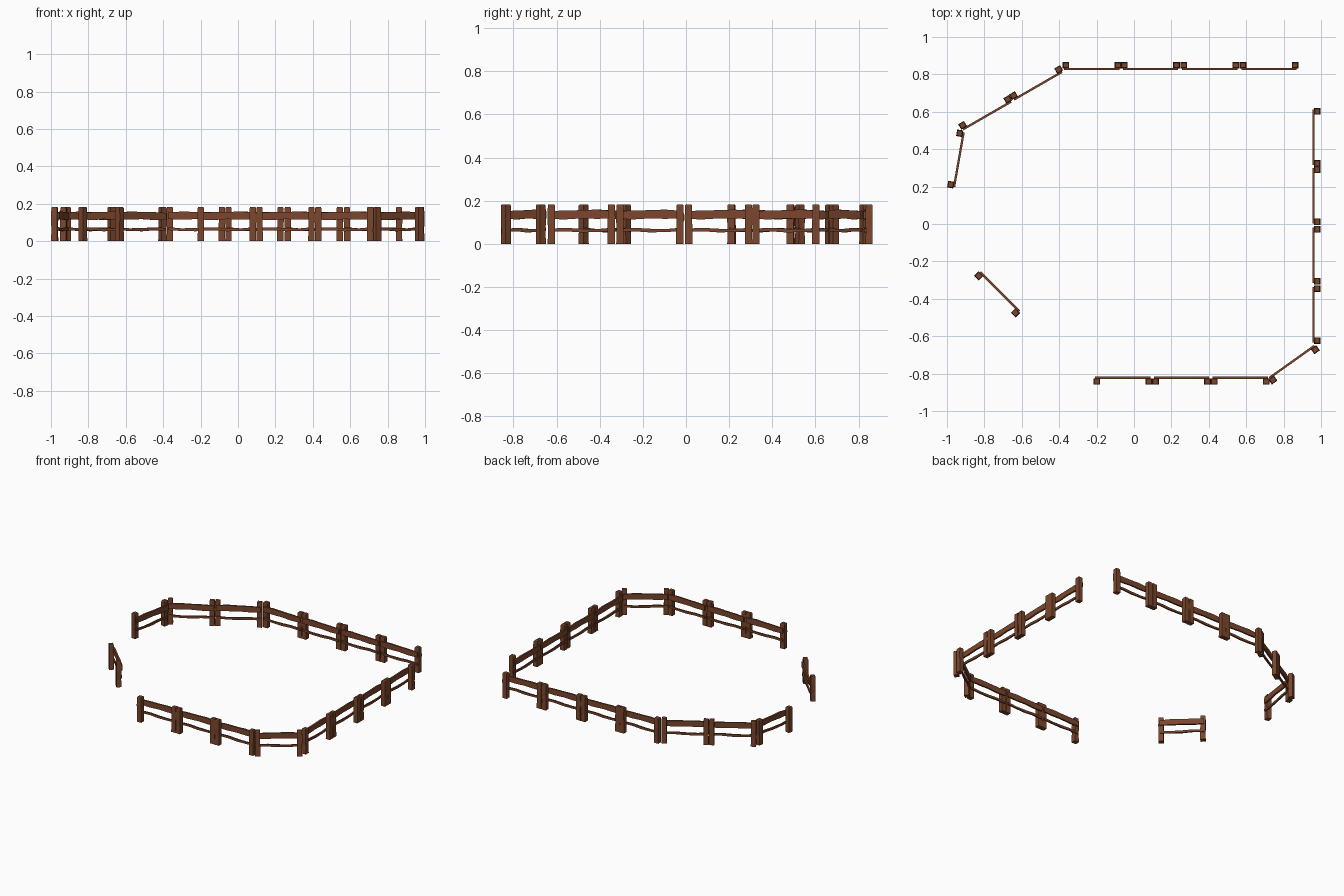
import bpy, bmesh, math
from mathutils import Vector, Matrix

if "Cube" in bpy.data.objects:
    bpy.data.objects.remove(bpy.data.objects["Cube"])

wood = bpy.data.materials.new("brown wood")
wood.diffuse_color = (0.20, 0.062, 0.026, 1)
wood.use_nodes = True
wood.node_tree.nodes["Principled BSDF"].inputs["Base Color"].default_value = wood.diffuse_color

GAP = 0.278  # distance between the two posts of a panel


def loft(bm, rings):
    """Skin a row of equal-sized rings and cap both ends."""
    vs = [[bm.verts.new(p) for p in r] for r in rings]
    n = len(vs[0])
    for a, b in zip(vs, vs[1:]):
        for i in range(n):
            bm.faces.new((a[i], a[(i + 1) % n], b[(i + 1) % n], b[i]))
    bm.faces.new(vs[0][::-1])
    bm.faces.new(vs[-1])


def post(bm, x, flip):
    # rough-hewn post: (height, half width, half depth, sideways shift)
    rows = [(0, .0175, .0165, 0), (.06, .0165, .0155, .0008),
            (.12, .0175, .0165, -.0008), (.178, .0165, .0155, 0), (.183, .0135, .0125, 0)]
    loft(bm, [[(x + flip * s + sx * w, sy * d, z) for sx, sy in ((-1, -1), (1, -1), (1, 1), (-1, 1))]
              for z, w, d, s in rows])


def rail(bm, rows, y0, y1):
    # uneven plank: (x, bottom, top)
    loft(bm, [[(x, y0, b), (x, y1, b), (x, y1, t), (x, y0, t)] for x, b, t in rows])


# one panel: two posts with two planks on the inner (+y) side
bm = bmesh.new()
h = GAP / 2
post(bm, -h, 1)
post(bm, h, -1)
rail(bm, [(-.148, .116, .151), (-.08, .113, .155), (0, .118, .156),
          (.07, .116, .159), (.148, .118, .153)], .014, .026)
rail(bm, [(-.146, .056, .071), (-.07, .058, .074), (0, .053, .070),
          (.08, .055, .069), (.146, .059, .075)], .014, .024)
bmesh.ops.recalc_face_normals(bm, faces=bm.faces)
panel = bpy.data.meshes.new("fence_panel")
bm.to_mesh(panel)
bm.free()
panel.materials.append(wood)

# panel ends, running counter-clockwise so the planks face inwards
runs = {
    "front_fence": [((x, -.842), (x + GAP, -.842)) for x in (-.199, .115, .429)],
    "front_right_corner": [((.743, -.834), (.969, -.673))],
    "right_fence": [((.98, y), (.98, y + GAP)) for y in (-.624, -.306, .012, .324)],
    "back_fence": [((x + GAP, .849), (x, .849)) for x in (.583, .266, -.051, -.364)],
    "back_left_fence": [((-.403, .826), (-.644, .687)), ((-.675, .667), (-.916, .528))],
    "left_fence": [((-.932, .485), (-.980, .211))],
    "front_left_fence": [((-.830, -.278), (-.633, -.475))],
}
for name, panels in runs.items():
    for i, (a, b) in enumerate(panels):
        a, b = Vector((*a, 0)), Vector((*b, 0))
        d = b - a
        ob = bpy.data.objects.new(f"{name}_{i + 1}", panel)
        ob.matrix_world = Matrix.Translation((a + b) / 2) @ Matrix.Rotation(math.atan2(d.y, d.x), 4, 'Z')
        bpy.context.collection.objects.link(ob)
